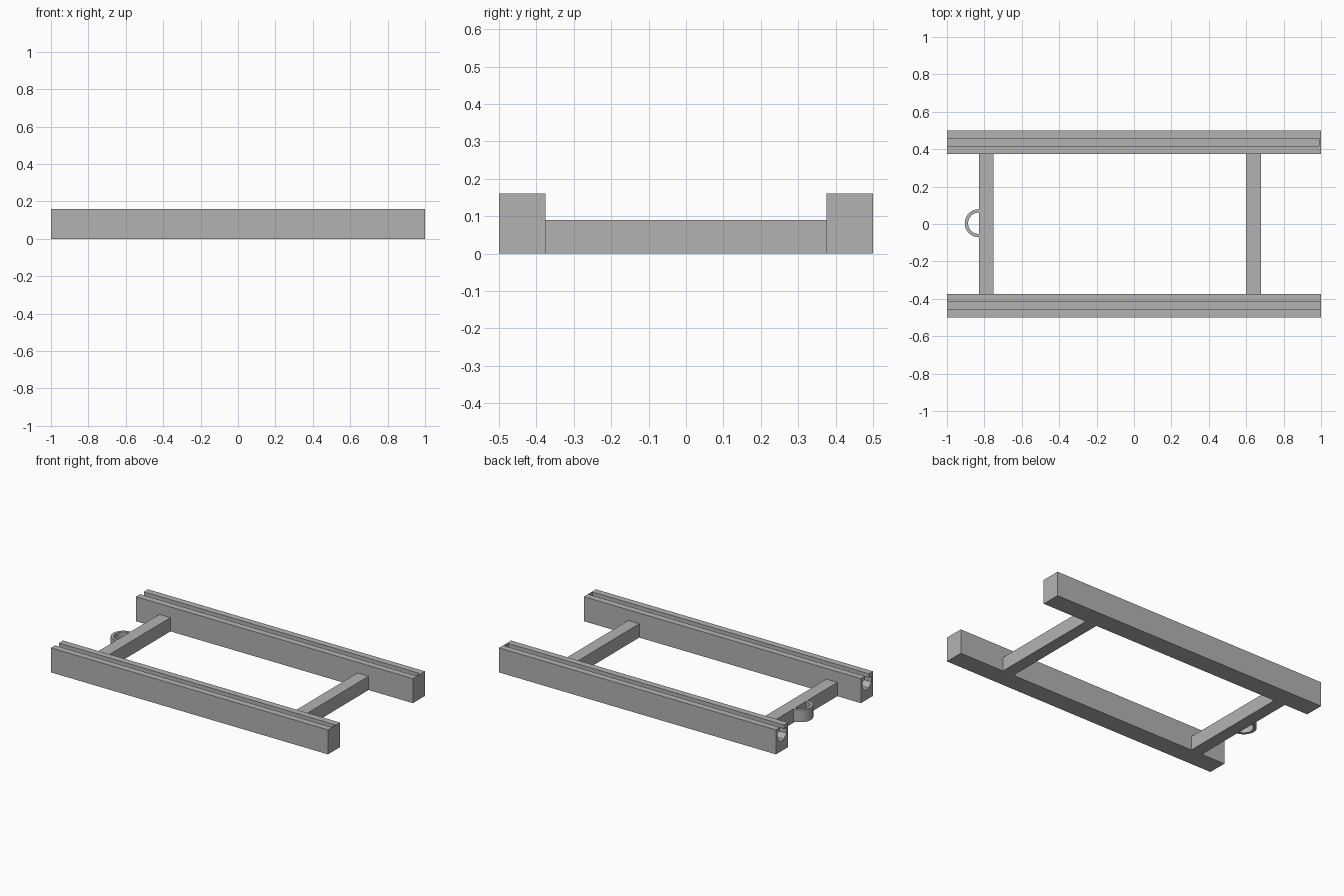
import bpy
import bmesh
import math

if "Cube" in bpy.data.objects:
    bpy.data.objects.remove(bpy.data.objects["Cube"], do_unlink=True)

grey = bpy.data.materials.new("plain_grey")
grey.use_nodes = True
grey.diffuse_color = (0.45, 0.45, 0.45, 1)
bsdf = next(n for n in grey.node_tree.nodes if n.type == "BSDF_PRINCIPLED")
bsdf.inputs["Base Color"].default_value = grey.diffuse_color


def prism(name, outline, direction):
    """Extrude a closed outline of 3D points along a direction."""
    bm = bmesh.new()
    face = bm.faces.new([bm.verts.new(p) for p in outline])
    result = bmesh.ops.extrude_face_region(bm, geom=[face], use_keep_orig=True)
    moved = [g for g in result["geom"] if isinstance(g, bmesh.types.BMVert)]
    bmesh.ops.translate(bm, verts=moved, vec=direction)
    bmesh.ops.recalc_face_normals(bm, faces=bm.faces)
    mesh = bpy.data.meshes.new(name)
    bm.to_mesh(mesh)
    bm.free()
    mesh.materials.append(grey)
    obj = bpy.data.objects.new(name, mesh)
    bpy.context.collection.objects.link(obj)
    return obj


# Rail cross-section: half width and height, with a T-slot open at the top
RAIL_Y, HALF, TOP = 0.4375, 0.0625, 0.16
half_slot = [(0.02, TOP), (0.02, 0.135), (0.045, 0.135),
             (0.045, 0.097), (0.02, 0.068)]
slot = half_slot + [(-y, z) for y, z in reversed(half_slot)]
block = [(-HALF, TOP), (-HALF, 0), (HALF, 0), (HALF, TOP)]

# Two slotted rails, open at one end and closed by a thin wall at the other
for side, sign, wall in (("front", -1, 0.004), ("back", 1, 0.01)):
    centre = sign * RAIL_Y
    prism(side + "_rail", [(-1, centre + y, z) for y, z in slot + block],
          (2 - wall, 0, 0))
    prism(side + "_rail_end_wall",
          [(1 - wall, centre + y, z) for y, z in block], (wall, 0, 0))

# Two cross bars between the rails
bar_end = RAIL_Y - HALF
for name, x0, x1 in (("right_cross_bar", -0.83, -0.75),
                     ("left_cross_bar", 0.6, 0.68)):
    prism(name, [(x0, -bar_end, 0), (x1, -bar_end, 0),
                 (x1, -bar_end, 0.09), (x0, -bar_end, 0.09)],
          (0, 2 * bar_end, 0))

# Half-round pull loop on the right cross bar
STEPS = 24
angles = [math.pi / 2 + math.pi * i / STEPS for i in range(STEPS + 1)]


def arc(radius):
    return [(-0.83 + radius * math.cos(a), 0.004 + radius * math.sin(a), 0.01)
            for a in angles]


loop = prism("pull_loop", arc(0.075) + arc(0.057)[::-1], (0, 0, 0.08))
bpy.ops.object.select_all(action="DESELECT")
loop.select_set(True)
bpy.context.view_layer.objects.active = loop
bpy.ops.object.shade_smooth_by_angle(angle=math.radians(30))
